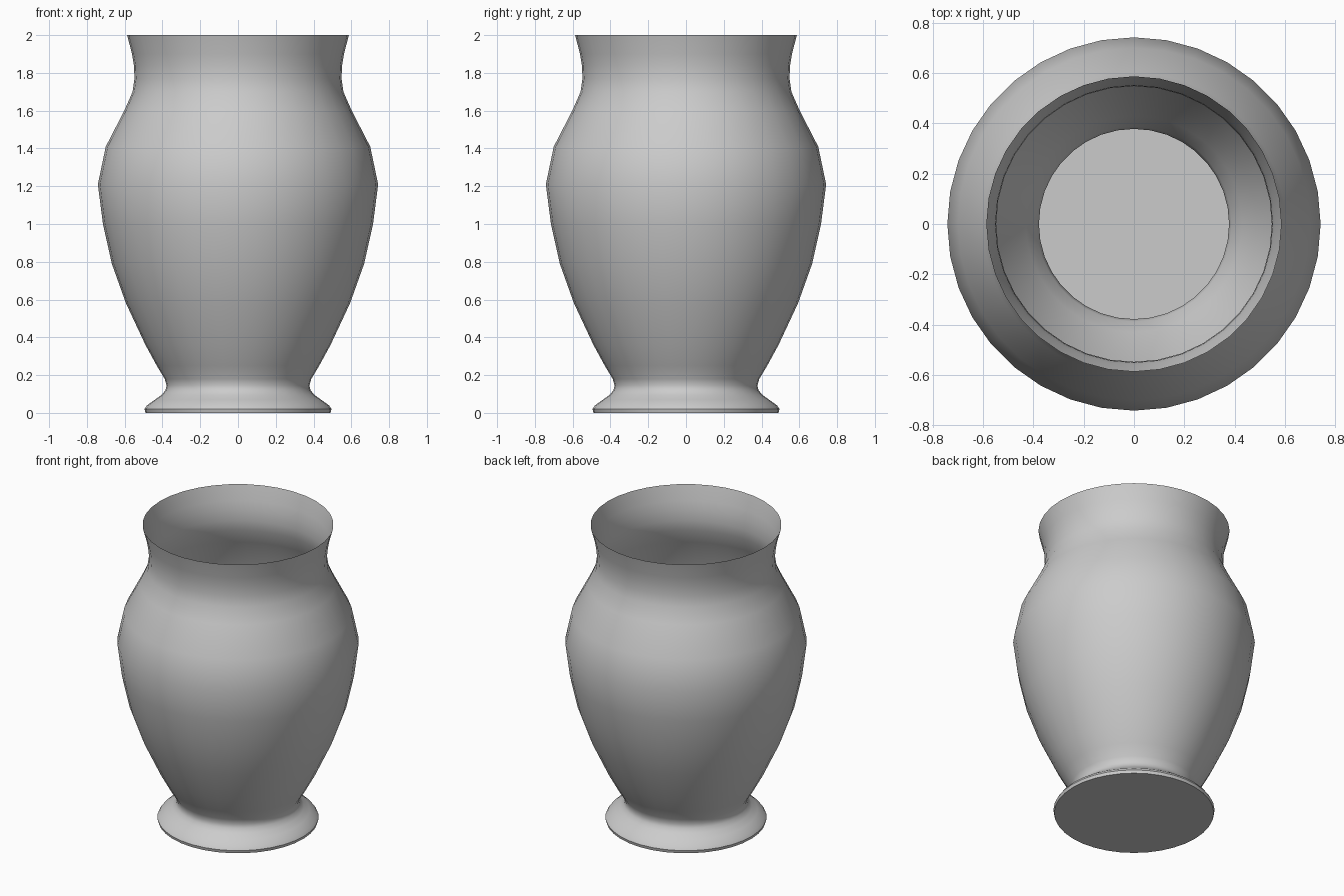
import bpy, bmesh, math

if "Cube" in bpy.data.objects:
    bpy.data.objects.remove(bpy.data.objects["Cube"])

SIDES = 36
# (radius, height) profile from foot to rim
PROFILE = [(0.49, 0.0), (0.495, 0.02), (0.482, 0.04), (0.44, 0.07), (0.405, 0.095),
           (0.384, 0.12), (0.378, 0.145), (0.388, 0.18), (0.43, 0.25), (0.49, 0.36),
           (0.593, 0.58), (0.668, 0.79), (0.715, 1.0), (0.742, 1.21), (0.70, 1.41),
           (0.602, 1.60), (0.558, 1.70), (0.548, 1.77), (0.551, 1.84), (0.561, 1.90),
           (0.587, 2.0)]

clay = bpy.data.materials.new("grey clay")
clay.diffuse_color = (0.6, 0.6, 0.6, 1)
clay.use_nodes = True
clay.node_tree.nodes["Principled BSDF"].inputs["Base Color"].default_value = clay.diffuse_color

# Thin vase shell: lathe the profile
bm = bmesh.new()
rings = []
for r, z in PROFILE:
    rings.append([bm.verts.new((r * math.cos(2 * math.pi * i / SIDES),
                                r * math.sin(2 * math.pi * i / SIDES), z))
                  for i in range(SIDES)])
for lo, hi in zip(rings, rings[1:]):
    for i in range(SIDES):
        j = (i + 1) % SIDES
        bm.faces.new((lo[i], lo[j], hi[j], hi[i]))
# Flat base
bm.faces.new(list(reversed(rings[0])))

mesh = bpy.data.meshes.new("vase")
bm.to_mesh(mesh)
bm.free()
mesh.materials.append(clay)
vase = bpy.data.objects.new("vase", mesh)
bpy.context.collection.objects.link(vase)

# Smooth body, sharp foot edge
bpy.context.view_layer.objects.active = vase
vase.select_set(True)
bpy.ops.object.shade_smooth_by_angle(angle=math.radians(45))
